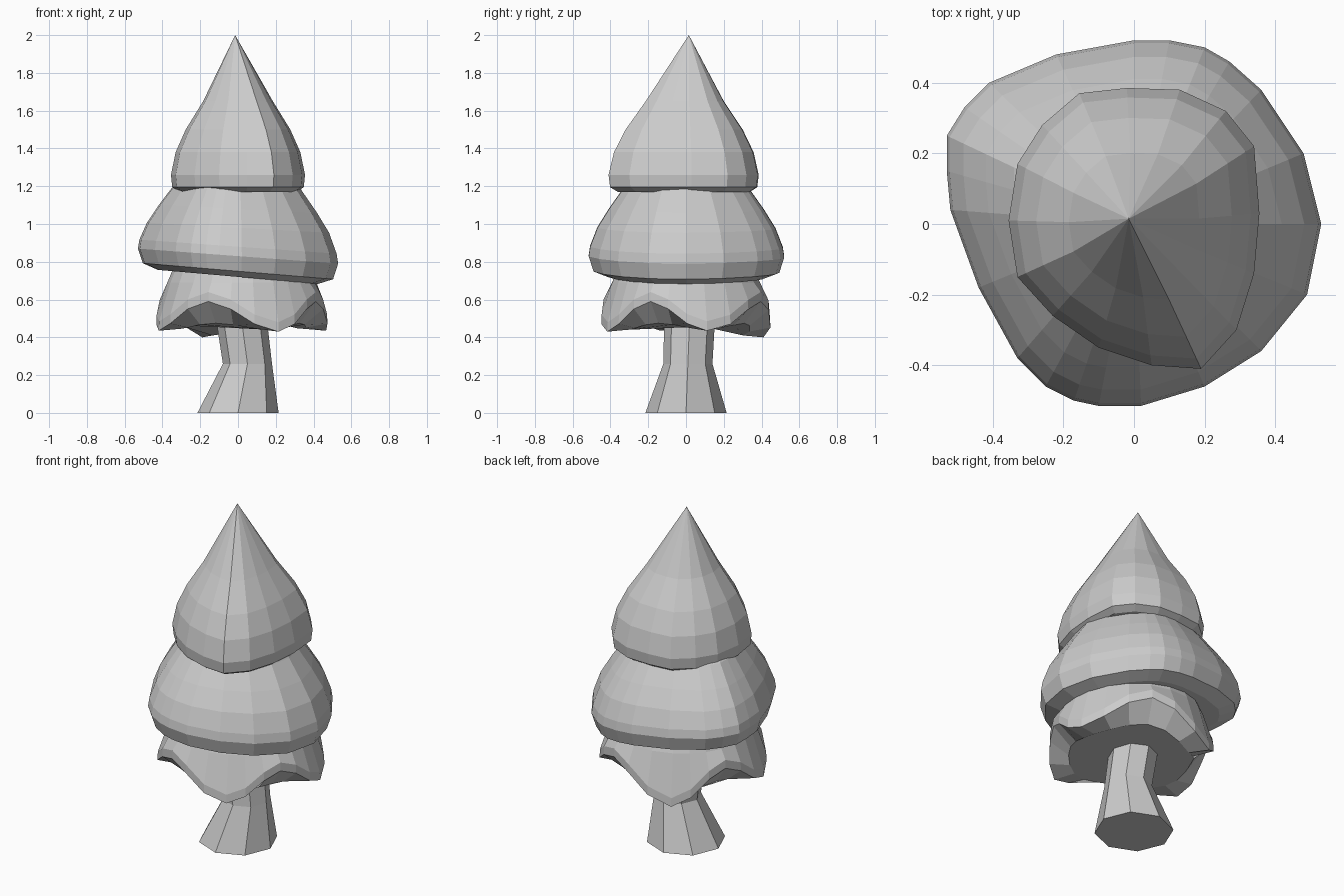
import bpy, bmesh, math

if "Cube" in bpy.data.objects:
    bpy.data.objects.remove(bpy.data.objects["Cube"])


def loft(name, rings, apex=None):
    """Skin a stack of equal-length rings (bottom to top); cap or close to an apex."""
    bm = bmesh.new()
    rows = [[bm.verts.new(p) for p in ring] for ring in rings]
    n = len(rows[0])
    for a, b in zip(rows, rows[1:]):
        for i in range(n):
            j = (i + 1) % n
            bm.faces.new((a[i], a[j], b[j], b[i]))
    bm.faces.new(rows[0][::-1])
    if apex:
        tip = bm.verts.new(apex)
        for i in range(n):
            bm.faces.new((rows[-1][i], rows[-1][(i + 1) % n], tip))
    else:
        bm.faces.new(rows[-1])
    bmesh.ops.recalc_face_normals(bm, faces=bm.faces)
    me = bpy.data.meshes.new(name)
    bm.to_mesh(me)
    bm.free()
    ob = bpy.data.objects.new(name, me)
    bpy.context.collection.objects.link(ob)
    return ob


# Trunk: leaning octagon with flared foot
def octagon(cx, cy, r, z):
    return [(cx + r * math.cos(i * math.pi / 4), cy + r * math.sin(i * math.pi / 4), z)
            for i in range(8)]


loft("trunk", [octagon(0, 0, .215, 0), octagon(.05, .01, .13, .26),
               octagon(.015, .02, .135, .52)])

# Bottom foliage: skirt with four drooping lobes of uneven spacing
lobes = [-65, 14, 117, 197, 295]
drops = [.43, .435, .40, .435, .43]
STEPS = 6
skirt = [[] for _ in range(5)]
for k in range(4):
    for s in range(STEPS):
        t = s / STEPS
        a = math.radians(lobes[k] + (lobes[k + 1] - lobes[k]) * t)
        w = .5 + .5 * math.cos(2 * math.pi * t)          # 1 on a lobe, 0 between
        low = drops[k] + (drops[k + 1] - drops[k]) * t
        rim = low + (.59 - low) * (1 - w)
        levels = [(.34, low * w + .475 * (1 - w) + .01 * w), (.435 + .025 * w, rim),
                  (.435 + .022 * w, rim + .05), (.395, .69), (.34, .82)]
        for ring, (r, z) in zip(skirt, levels):
            ring.append((.02 + r * math.cos(a), r * math.sin(a), z))
loft("bottom_foliage", skirt)

# Middle foliage: irregular rounded triangle outline, tilted down to the right
mid_outline = [(.53, 0), (.48, .2), (.36, .38), (.27, .46), (.2, .5), (.1, .52), (0, .52),
               (-.22, .48), (-.41, .4), (-.48, .33), (-.53, .25), (-.53, .15), (-.52, .04),
               (-.44, -.18), (-.33, -.38), (-.25, -.46), (-.17, -.5), (-.1, -.515),
               (.02, -.515), (.2, -.46), (.36, -.36), (.49, -.2)]
mid_profile = [(.80, .72, -.07), (.95, .75, -.08), (1, .83, -.075), (.985, .88, -.07),
               (.91, .98, -.05), (.79, 1.08, -.04), (.64, 1.19, -.03), (.58, 1.23, 0)]
loft("middle_foliage", [[(x * s, y * s, z + tilt * x) for x, y in mid_outline]
                        for s, z, tilt in mid_profile])

# Top foliage: bullet-shaped cone with a sharp tip
top_outline = [(.355, .03), (.34, .22), (.26, .32), (.13, .38), (-.02, .385), (-.155, .37),
               (-.26, .28), (-.33, .17), (-.355, .01), (-.33, -.15), (-.23, -.26),
               (-.1, -.35), (.05, -.4), (.19, -.41), (.29, -.3), (.34, -.14)]
top_profile = [(.88, 1.17), (.98, 1.195), (1, 1.26), (.93, 1.38), (.78, 1.5), (.52, 1.65)]
loft("top_foliage", [[(x * s, y * s, z) for x, y in top_outline] for s, z in top_profile],
     apex=(-.015, .015, 2))
